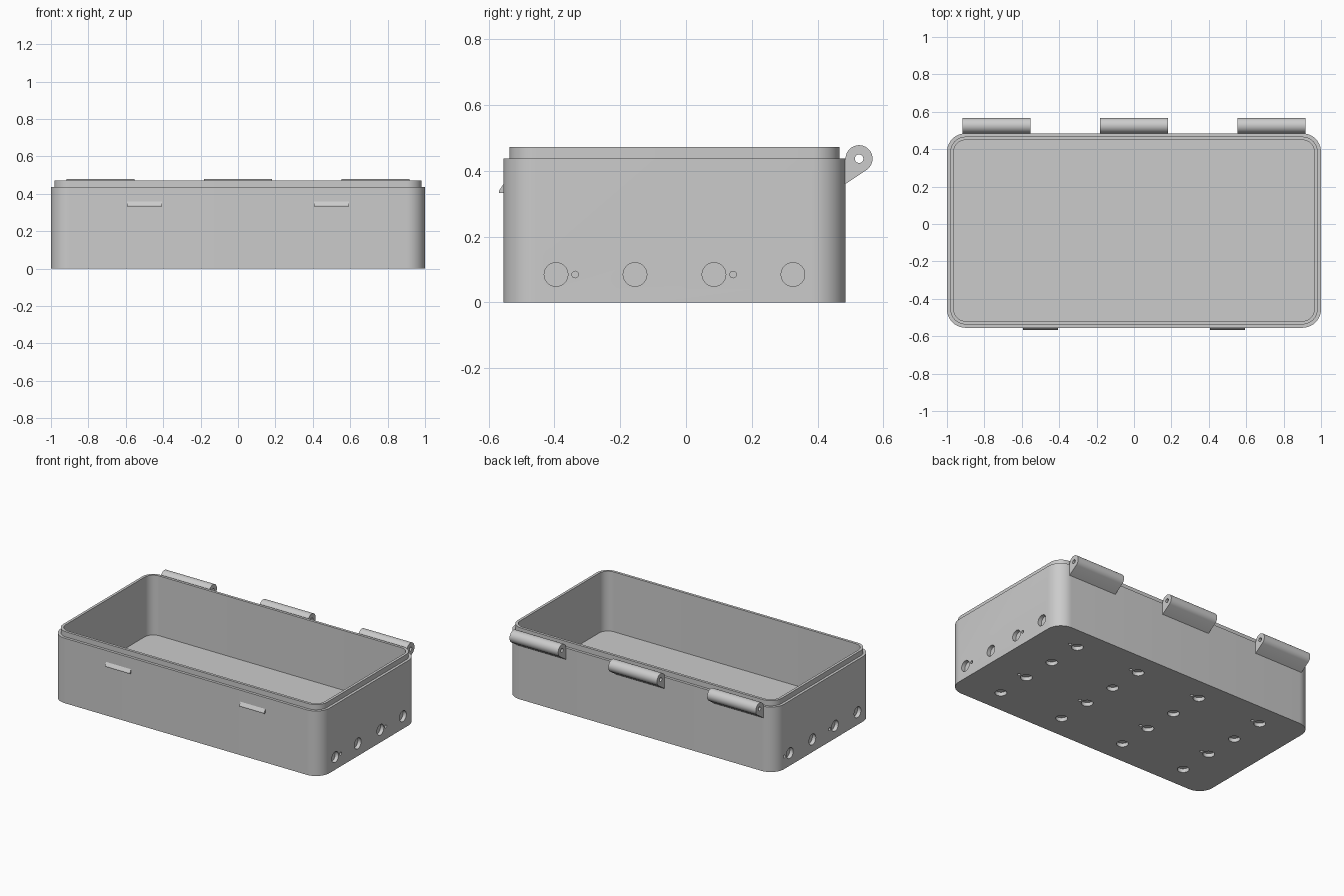
import bpy
import bmesh
from math import pi, cos, sin, radians
from mathutils import Matrix, Vector

cube = bpy.data.objects.get("Cube")
if cube:
    bpy.data.objects.remove(cube, do_unlink=True)

# Single grey plastic material
grey = bpy.data.materials.new("grey_plastic")
grey.use_nodes = True
grey.diffuse_color = (0.6, 0.6, 0.6, 1)
grey.node_tree.nodes["Principled BSDF"].inputs["Base Color"].default_value = (0.6, 0.6, 0.6, 1)

FRONT, BACK = -0.555, 0.485
MID_Y = (FRONT + BACK) / 2
HALF_Y = (BACK - FRONT) / 2


def make_object(name, bm):
    bmesh.ops.recalc_face_normals(bm, faces=bm.faces)
    mesh = bpy.data.meshes.new(name)
    bm.to_mesh(mesh)
    bm.free()
    mesh.materials.append(grey)
    obj = bpy.data.objects.new(name, mesh)
    bpy.context.collection.objects.link(obj)
    return obj


def activate(obj):
    bpy.ops.object.select_all(action="DESELECT")
    obj.select_set(True)
    bpy.context.view_layer.objects.active = obj


def smooth(obj):
    activate(obj)
    bpy.ops.object.shade_smooth_by_angle(angle=radians(30))


def cut(obj, cutter):
    """Subtract a cutter, then discard it."""
    cutter.hide_render = True
    mod = obj.modifiers.new("holes", "BOOLEAN")
    mod.operation = "DIFFERENCE"
    mod.solver = "EXACT"
    mod.object = cutter
    activate(obj)
    bpy.ops.object.modifier_apply(modifier=mod.name)
    bpy.data.objects.remove(cutter, do_unlink=True)


def rounded_loop(bm, inset, z, radius=0.1, steps=10):
    """Ring of vertices around a rounded rectangle."""
    r = radius - inset
    verts = []
    for quarter, (sx, sy) in enumerate([(1, 1), (-1, 1), (-1, -1), (1, -1)]):
        for i in range(steps + 1):
            a = (quarter + i / steps) * pi / 2
            x = sx * (1 - radius) + r * cos(a)
            y = MID_Y + sy * (HALF_Y - radius) + r * sin(a)
            verts.append(bm.verts.new((x, y, z)))
    return verts


def add_cylinder(bm, centre, radius, depth, axis, segments=32):
    turn = Vector((0, 0, 1)).rotation_difference(Vector(axis)).to_matrix().to_4x4()
    bmesh.ops.create_cone(bm, cap_ends=True, segments=segments, radius1=radius,
                          radius2=radius, depth=depth,
                          matrix=Matrix.Translation(centre) @ turn)


def extruded(name, outline, x0, x1):
    """Extrude a (y, z) outline along x."""
    bm = bmesh.new()
    face = bm.faces.new([bm.verts.new((x0, y, z)) for y, z in outline])
    geom = bmesh.ops.extrude_face_region(bm, geom=[face])["geom"]
    moved = [v for v in geom if isinstance(v, bmesh.types.BMVert)]
    bmesh.ops.translate(bm, verts=moved, vec=(x1 - x0, 0, 0))
    return make_object(name, bm)


# Open tray with stepped rim
bm = bmesh.new()
sections = [(0, 0), (0, 0.437), (0.018, 0.437), (0.018, 0.472), (0.036, 0.472), (0.036, 0.07)]
loops = [rounded_loop(bm, inset, z) for inset, z in sections]
for low, high in zip(loops, loops[1:]):
    for i in range(len(low)):
        j = (i + 1) % len(low)
        bm.faces.new((low[i], low[j], high[j], high[i]))
bm.faces.new(loops[0])
bm.faces.new(loops[-1])
tray = make_object("tray", bm)

# Blind round sockets in both ends and the underside
BIG, SMALL, DEEP, GAP, HOLE_Z = 0.036, 0.01, 0.05, 0.058, 0.085
bm = bmesh.new()
for row in range(4):
    y = -0.395 + 0.24 * row
    for side in (-1, 1):
        add_cylinder(bm, (side, y, HOLE_Z), BIG, DEEP, (1, 0, 0))
        if (row % 2 == 0) == (side == 1):
            add_cylinder(bm, (side, y + GAP, HOLE_Z), SMALL, DEEP, (1, 0, 0), 16)
    for x in (-0.72, -0.24, 0.24, 0.72):
        add_cylinder(bm, (x, y, 0), BIG, DEEP, (0, 0, 1))
        if row % 2:
            add_cylinder(bm, (x + GAP, y, 0), SMALL, DEEP, (0, 0, 1), 16)
cut(tray, make_object("socket_cutter", bm))
smooth(tray)

# Front catches
wedge = [(FRONT + 0.005, 0.333), (-0.568, 0.333), (-0.568, 0.34), (FRONT, 0.36), (FRONT + 0.005, 0.36)]
for side, label in ((-1, "right"), (1, "left")):
    extruded("catch_" + label, wedge, side * 0.5 - 0.093, side * 0.5 + 0.093)

# Rear hinge knuckles: round barrel tapering to the wall, bored for a pin
HY, HZ, HR = 0.526, 0.437, 0.041
barrel = [(HY + HR * cos(a), HZ + HR * sin(a))
          for a in (radians(-56 + 236 * i / 32) for i in range(33))]
outline = barrel + [(BACK - 0.004, HZ - 0.01), (BACK - 0.004, 0.358), (BACK, 0.36)]
for x, label in ((-0.735, "right"), (0, "middle"), (0.735, "left")):
    hinge = extruded("hinge_" + label, outline, x - 0.181, x + 0.181)
    bm = bmesh.new()
    add_cylinder(bm, (x, HY, HZ), 0.013, 0.5, (1, 0, 0), 24)
    cut(hinge, make_object("pin_cutter", bm))
    smooth(hinge)
